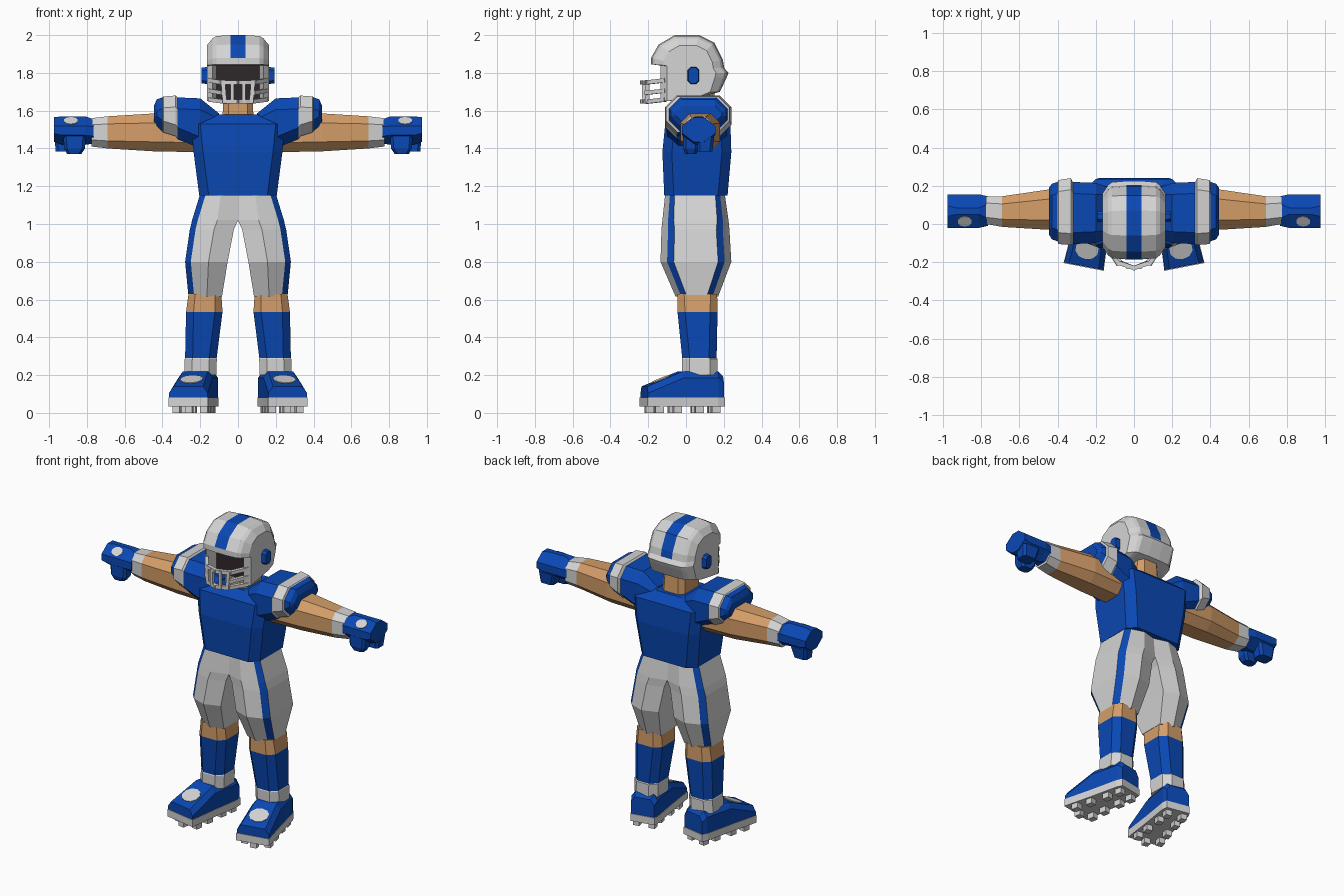
import bpy, bmesh, math
from mathutils import Vector, Matrix

if "Cube" in bpy.data.objects:
    bpy.data.objects.remove(bpy.data.objects["Cube"])


def material(name, rgb):
    m = bpy.data.materials.new(name)
    m.diffuse_color = (*rgb, 1)
    m.use_nodes = True
    m.node_tree.nodes["Principled BSDF"].inputs["Base Color"].default_value = m.diffuse_color
    return m


BLUE = material("team blue", (0.003, 0.065, 0.46))
WHITE = material("light grey", (0.66, 0.66, 0.66))
SKIN = material("skin tan", (0.66, 0.34, 0.14))
DARK = material("dark visor", (0.03, 0.02, 0.024))


def finish(name, bm, mats, mirror=False):
    bmesh.ops.recalc_face_normals(bm, faces=bm.faces)
    me = bpy.data.meshes.new(name)
    bm.to_mesh(me)
    bm.free()
    for m in mats:
        me.materials.append(m)
    ob = bpy.data.objects.new(name, me)
    bpy.context.collection.objects.link(ob)
    if mirror:
        ob.modifiers.new("mirror", 'MIRROR')
    return ob


def loft(name, rings, mats, pick=lambda i, k: 0, mirror=False, matrix=None):
    """Skin equal-count rings; pick(band, side) gives the material index."""
    bm = bmesh.new()
    vs = [[bm.verts.new(p) for p in r] for r in rings]
    n = len(rings[0])
    for i in range(len(rings) - 1):
        for k in range(n):
            j = (k + 1) % n
            f = bm.faces.new((vs[i][k], vs[i][j], vs[i + 1][j], vs[i + 1][k]))
            f.material_index = pick(i, k)
    bm.faces.new(vs[0][::-1]).material_index = pick(0, 0)
    bm.faces.new(vs[-1]).material_index = pick(len(rings) - 2, 0)
    if matrix:
        bm.transform(matrix)
    return finish(name, bm, mats, mirror)


def octa(a0, a1, b0, b1, c, d=None):
    """Chamfered rectangle, side 0 runs along the low b edge."""
    d = d or c
    return [(a0 + c, b0), (a1 - c, b0), (a1, b0 + d), (a1, b1 - d),
            (a1 - c, b1), (a0 + c, b1), (a0, b1 - d), (a0, b0 + d)]


def at_z(z, *o):
    return [(a, b, z) for a, b in octa(*o)]


def at_x(x, *o):
    return [(x, a, b) for a, b in octa(*o)]


def boxes(name, items, mat, mirror=False, matrix=None):
    """Boxes given as (centre, size)."""
    bm = bmesh.new()
    for c, s in items:
        bmesh.ops.create_cube(bm, size=1, matrix=Matrix.Translation(c) @ Matrix.Diagonal((*s, 1)))
    if matrix:
        bm.transform(matrix)
    return finish(name, bm, [mat], mirror)


def spot(name, centre, normal, rx, ry, matrix=None):
    """Thin oval plate lying on a sloped face."""
    rot = Vector(normal).to_track_quat('Z', 'X').to_matrix().to_4x4()
    tilt = math.atan2(-normal[1], normal[2])
    rot = Matrix.Rotation(tilt, 4, 'X')
    m = Matrix.Translation(centre) @ rot @ Matrix.Diagonal((rx, ry, 1, 1))
    bm = bmesh.new()
    bmesh.ops.create_cone(bm, cap_ends=True, segments=10, radius1=1, radius2=1, depth=0.008, matrix=m)
    if matrix:
        bm.transform(matrix)
    return finish(name, bm, [WHITE], True)


# Jersey body and neck
loft("jersey_body", [at_z(1.15, -.205, .205, -.115, .22, .05),
                     at_z(1.38, -.235, .235, -.125, .24, .05),
                     at_z(1.53, -.25, .25, -.11, .235, .05),
                     at_z(1.58, -.13, .13, -.06, .18, .04)], [BLUE])
loft("neck", [at_z(1.5, -.085, .085, -.05, .16, .03),
              at_z(1.72, -.075, .075, -.05, .15, .03)], [SKIN])

# Shoulder pads with a light band; the underside stays blue
loft("shoulder_pad", [at_x(.10, -.06, .18, 1.50, 1.585, .03),
                      at_x(.20, -.10, .215, 1.40, 1.665, .06),
                      at_x(.32, -.105, .22, 1.45, 1.67, .06),
                      at_x(.33, -.11, .24, 1.465, 1.68, .06),
                      at_x(.395, -.105, .23, 1.485, 1.675, .06),
                      at_x(.40, -.09, .22, 1.49, 1.67, .06),
                      at_x(.43, -.08, .21, 1.51, 1.66, .06),
                      at_x(.445, -.055, .19, 1.54, 1.625, .035)], [BLUE, WHITE],
     lambda i, k: int(i in (2, 3, 4) and k > 0), True)

# Arms with wristbands
loft("arm", [at_x(.20, -.03, .18, 1.38, 1.58, .05),
             at_x(.45, -.03, .18, 1.385, 1.585, .05),
             at_x(.69, -.015, .145, 1.40, 1.57, .04),
             at_x(.775, 0, .145, 1.41, 1.56, .035)], [SKIN, WHITE],
     lambda i, k: int(i == 2), True)

# Gloves: fist, curled fingers, thumb and spot
loft("glove", [at_x(.765, -.01, .145, 1.425, 1.555, .04),
               at_x(.81, -.02, .155, 1.42, 1.57, .07, .05),
               at_x(.93, -.02, .155, 1.42, 1.57, .07, .05),
               at_x(.975, -.02, .155, 1.435, 1.565, .06, .045)], [BLUE], mirror=True)
loft("glove_thumb", [at_z(1.47, .805, .925, -.015, .07, .015),
                     at_z(1.40, .81, .92, -.015, .065, .015),
                     at_z(1.37, .83, .905, -.005, .055, .015)], [BLUE], mirror=True)
loft("glove_fingers", [at_z(1.46, .85, .972, .06, .15, .015),
                       at_z(1.385, .87, .965, .06, .14, .015)], [BLUE], mirror=True)
spot("glove_spot", (.885, .015, 1.545), (0, -.05, .07), .038, .032)


# Trousers: two narrow stripe faces down the outer side
def thigh(z, xi, xo, yf, yb, s=.035):
    xm = xi * .55 + xo * .45
    return [(xi, yf + s, z), (xm, yf, z), (xo - .03, yf + s, z), (xo, yf + 2 * s, z),
            (xo, yb - 2 * s, z), (xo - .03, yb - s, z), (xm, yb, z), (xi, yb - s, z)]


loft("trouser_leg", [thigh(1.16, 0, .20, -.11, .205, .025),
                     thigh(1.02, 0, .243, -.125, .225, .03),
                     thigh(.97, .022, .255, -.13, .23, .035),
                     thigh(.80, .055, .28, -.135, .24),
                     thigh(.615, .085, .262, -.055, .17, .03)], [WHITE, BLUE],
     lambda i, k: int(k in (2, 4)), True)

# Knees and socks
loft("knee_and_sock", [at_z(.63, .088, .262, -.045, .165, .035),
                       at_z(.535, .082, .275, -.045, .167, .04),
                       at_z(.29, .113, .28, -.02, .162, .04),
                       at_z(.285, .112, .282, -.022, .168, .04),
                       at_z(.20, .115, .285, -.02, .168, .04)], [SKIN, BLUE, WHITE],
     lambda i, k: (0, 1, 2, 2)[i], True)

# Shoes, toes turned outward
TURN = Matrix.Translation((.22, 0, 0)) @ Matrix.Rotation(math.radians(11), 4, 'Z')
SHOE = [(.19, .075, .195), (.16, .085, .22), (-.03, .092, .22), (-.225, .104, .14)]


def upper(y, w, z):
    return [(-w, y, .08), (w, y, .08), (w, y, z - .035), (w - .025, y, z),
            (.025 - w, y, z), (-w, y, z - .035)]


def sole(y, w):
    return [(-w, y, .035), (w, y, .035), (w, y, .082), (-w, y, .082)]


loft("shoe_upper", [upper(*s) for s in SHOE], [BLUE], mirror=True, matrix=TURN)
loft("shoe_sole", [sole(y + (.004 if y > .17 else -.004), w + .003) for y, w, z in SHOE],
     [WHITE], mirror=True, matrix=TURN)
boxes("shoe_cleats", [((sx * w, y, .02), (.04, .045, .04)) for sx in (-1, 1)
                      for y, w in ((.15, .05), (.06, .055), (-.06, .065), (-.16, .075))]
      + [((0, -.2, .02), (.04, .04, .04))], WHITE, True, TURN)
spot("shoe_spot", (0, -.135, .177), (0, -.38, .92), .062, .055, TURN)

# Helmet: side profiles lofted across x, notched for the face
PROFILE = [(-.185, 1.845), (-.185, 1.88), (-.145, 1.95), (-.06, 2.0), (.07, 2.0),
           (.15, 1.96), (.195, 1.87), (.203, 1.825), (.225, 1.80), (.215, 1.775),
           (.18, 1.70), (.11, 1.68), (-.06, 1.65), (-.06, 1.84)]


def section(x, s, front=None):
    pts = []
    for i, (y, z) in enumerate(PROFILE):
        y = .02 + (y - .02) * s
        z = 1.83 + (z - 1.83) * s if z > 1.83 else z
        if i > 11:
            y = front if front else -.06
        pts.append((x, y, z))
    return pts


HALF = [(.165, .68, -.10), (.135, .90, -.135), (.115, .97, None), (.04, 1, None)]
sections = [section(-x, s, f) for x, s, f in HALF] + [section(x, s, f) for x, s, f in HALF[::-1]]


def helmet_colour(i, k):
    if k == 12 and 2 <= i <= 4:
        return 2
    return int(i == 3 and 1 <= k <= 6)


loft("helmet_shell", sections, [WHITE, BLUE, DARK], helmet_colour)
loft("helmet_ear_cover", [at_x(.155, .008, .07, 1.74, 1.832, .015),
                          at_x(.193, .012, .066, 1.745, 1.828, .015)], [BLUE], mirror=True)

# Face guard bars
bars = bmesh.new()


def bar(p, q, t=.022):
    p, q = Vector(p), Vector(q)
    d = q - p
    m = Matrix.Translation((p + q) / 2) @ d.to_track_quat('Z', 'Y').to_matrix().to_4x4()
    bmesh.ops.create_cube(bars, size=1, matrix=m @ Matrix.Diagonal((t, t, d.length + t * .7, 1)))


for z, w, y in ((1.75, .085, -.222), (1.695, .085, -.228), (1.648, .07, -.222)):
    path = [(-.145, -.115, z + .01), (-w, y + .02, z), (0, y - .008, z), (w, y + .02, z), (.145, -.115, z + .01)]
    for p, q in zip(path, path[1:]):
        if z != 1.695 or abs(p[0] + q[0]) > .1:
            bar(p, q)
for x in (-.08, .08):
    bar((x, -.205, 1.755), (x * .88, -.205, 1.648))
for x in (-.03, .03):
    bar((x, -.225, 1.75), (x, -.222, 1.648), .018)
finish("face_guard", bars, [WHITE])
